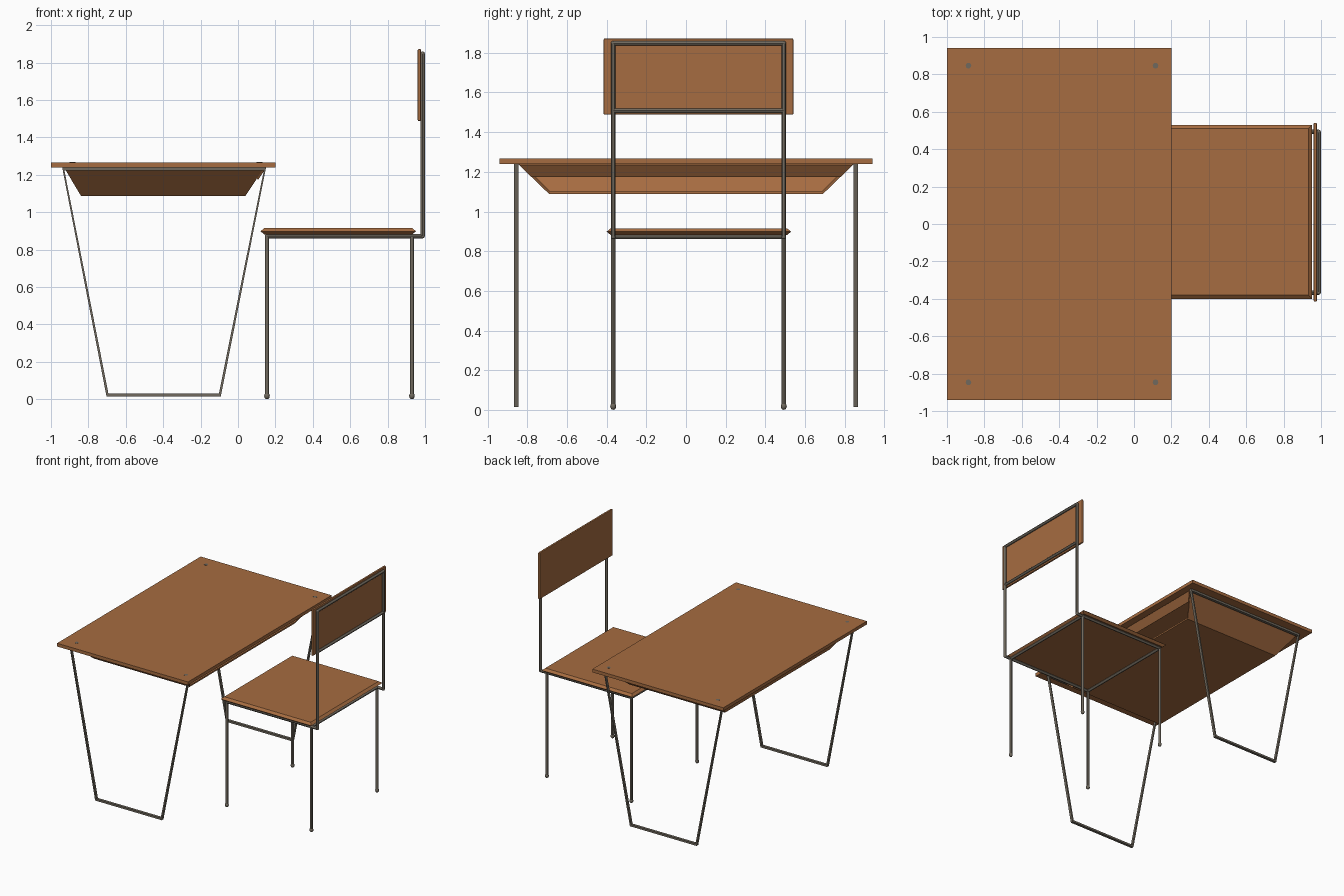
import bpy
import bmesh
from mathutils import Vector

cube = bpy.data.objects.get("Cube")
if cube:
    bpy.data.objects.remove(cube, do_unlink=True)


def make_material(name, rgb):
    mat = bpy.data.materials.new(name)
    mat.use_nodes = True
    mat.diffuse_color = (*rgb, 1)
    mat.node_tree.nodes["Principled BSDF"].inputs["Base Color"].default_value = (*rgb, 1)
    return mat


wood = make_material("warm_wood", (0.38, 0.15, 0.052))
metal = make_material("grey_metal", (0.16, 0.14, 0.11))


def finish(name, bm, mat):
    bmesh.ops.recalc_face_normals(bm, faces=bm.faces)
    mesh = bpy.data.meshes.new(name)
    bm.to_mesh(mesh)
    bm.free()
    mesh.materials.append(mat)
    obj = bpy.data.objects.new(name, mesh)
    bpy.context.collection.objects.link(obj)
    return obj


def smooth(obj):
    bpy.ops.object.select_all(action="DESELECT")
    obj.select_set(True)
    bpy.context.view_layer.objects.active = obj
    bpy.ops.object.shade_smooth_by_angle()


def box(name, low, high, mat, bevel=0):
    bm = bmesh.new()
    bmesh.ops.create_cube(bm, size=1)
    for v in bm.verts:
        v.co = [(a + b) / 2 + c * (b - a) for a, b, c in zip(low, high, v.co)]
    obj = finish(name, bm, mat)
    if bevel:
        mod = obj.modifiers.new("soft_edges", "BEVEL")
        mod.width = bevel
        mod.segments = 2
    return obj


def tube(name, start, end, radius=0.0115):
    start, end = Vector(start), Vector(end)
    axis = end - start
    bm = bmesh.new()
    bmesh.ops.create_cone(bm, cap_ends=True, segments=12, radius1=radius,
                          radius2=radius, depth=axis.length)
    obj = finish(name, bm, metal)
    obj.rotation_mode = "QUATERNION"
    obj.rotation_quaternion = axis.to_track_quat("Z", "Y")
    obj.location = (start + end) / 2
    smooth(obj)


def ball(name, centre, radius, stretch=1):
    bm = bmesh.new()
    bmesh.ops.create_uvsphere(bm, u_segments=12, v_segments=8, radius=radius)
    obj = finish(name, bm, metal)
    obj.location = centre
    obj.scale.z = stretch
    smooth(obj)


def rect(bm, x0, x1, y, z):
    return [bm.verts.new((x, s, z)) for x, s in ((x0, -y), (x1, -y), (x1, y), (x0, y))]


# Desk top
box("desk_top", (-1, -0.94, 1.24), (0.2, 0.94, 1.267), wood)

# Tapered storage tray, open towards the chair
bm = bmesh.new()
bottom = rect(bm, -0.84, 0.04, 0.69, 1.088)
top = rect(bm, -0.93, 0.14, 0.845, 1.239)
bm.faces.new(bottom[::-1])
for i in (0, 2, 3):
    j = (i + 1) % 4
    bm.faces.new((bottom[i], bottom[j], top[j], top[i]))
tray = finish("desk_tray", bm, wood)
# outward normals: the floor must face down
if tray.data.polygons[0].normal.z > 0:
    tray.data.flip_normals()
shell = tray.modifiers.new("board_thickness", "SOLIDIFY")
shell.thickness = 0.014
shell.offset = -1

# Sloping lip above the tray opening
bm = bmesh.new()
lip = [bm.verts.new(p) for p in ((0.1, -0.78, 1.18), (0.1, 0.78, 1.18),
                                 (0.14, 0.84, 1.239), (0.14, -0.84, 1.239))]
bm.faces.new(lip)
lip_obj = finish("tray_lip", bm, wood)
lip_obj.modifiers.new("board_thickness", "SOLIDIFY").thickness = 0.01

# Flat-bar trapezoid leg frames and their screws
outer = ((-0.94, 1.24), (0.15, 1.24), (-0.092, 0.015), (-0.703, 0.015))
inner = ((-0.928, 1.223), (0.138, 1.223), (-0.102, 0.031), (-0.693, 0.031))
for side, y in (("right", -0.855), ("left", 0.855)):
    bm = bmesh.new()
    a = [bm.verts.new((x, y - 0.011, z)) for x, z in outer]
    b = [bm.verts.new((x, y - 0.011, z)) for x, z in inner]
    faces = [bm.faces.new((a[i], a[i - 1], b[i - 1], b[i])) for i in range(4)]
    grown = bmesh.ops.extrude_face_region(bm, geom=faces, use_keep_orig=True)
    for v in grown["geom"]:
        if isinstance(v, bmesh.types.BMVert):
            v.co.y += 0.022
    finish("desk_leg_frame_" + side, bm, metal)
    for x in (-0.885, 0.115):
        tube("desk_screw", (x, y * 0.99, 1.262), (x, y * 0.99, 1.268), 0.015)

# Chair seat: a board with pointed edges
bm = bmesh.new()
rings = []
for inset, z in ((0.02, 0.882), (0, 0.898), (0.02, 0.915)):
    ring = rect(bm, 0.12 + inset, 0.952 - inset, 0.465 - inset, z)
    for v in ring:
        v.co.y += 0.065
    rings.append(ring)
bm.faces.new(rings[0])
bm.faces.new(rings[-1])
for low, high in zip(rings, rings[1:]):
    for i in range(4):
        bm.faces.new((low[i - 1], low[i], high[i], high[i - 1]))
finish("chair_seat", bm, wood)

# Chair frame
front_x, back_x, post_x, rail_z = 0.155, 0.93, 0.987, 0.872
y_right, y_left = -0.367, 0.493
for side, y in (("right", y_right), ("left", y_left)):
    for end, x in (("front", front_x), ("back", back_x)):
        tube(f"chair_{end}_leg_{side}", (x, y, 0.01), (x, y, rail_z))
        ball(f"chair_foot_{end}_{side}", (x, y, 0.018), 0.015, 1.2)
    tube("chair_side_rail_" + side, (front_x, y, rail_z), (post_x, y, rail_z))
    tube("chair_back_post_" + side, (post_x, y, rail_z), (post_x, y, 1.848))
    for x, z in ((front_x, rail_z), (post_x, rail_z), (post_x, 1.848)):
        ball("chair_joint_" + side, (x, y, z), 0.0118)
for name, x, z in (("front_rail", front_x, rail_z), ("back_rail", back_x, rail_z),
                   ("lower_back_bar", post_x, 1.508), ("upper_back_bar", post_x, 1.848)):
    tube("chair_" + name, (x, y_right, z), (x, y_left, z))

# Chair backrest
box("chair_backrest", (0.961, -0.415, 1.488), (0.978, 0.541, 1.872), wood, 0.005)
